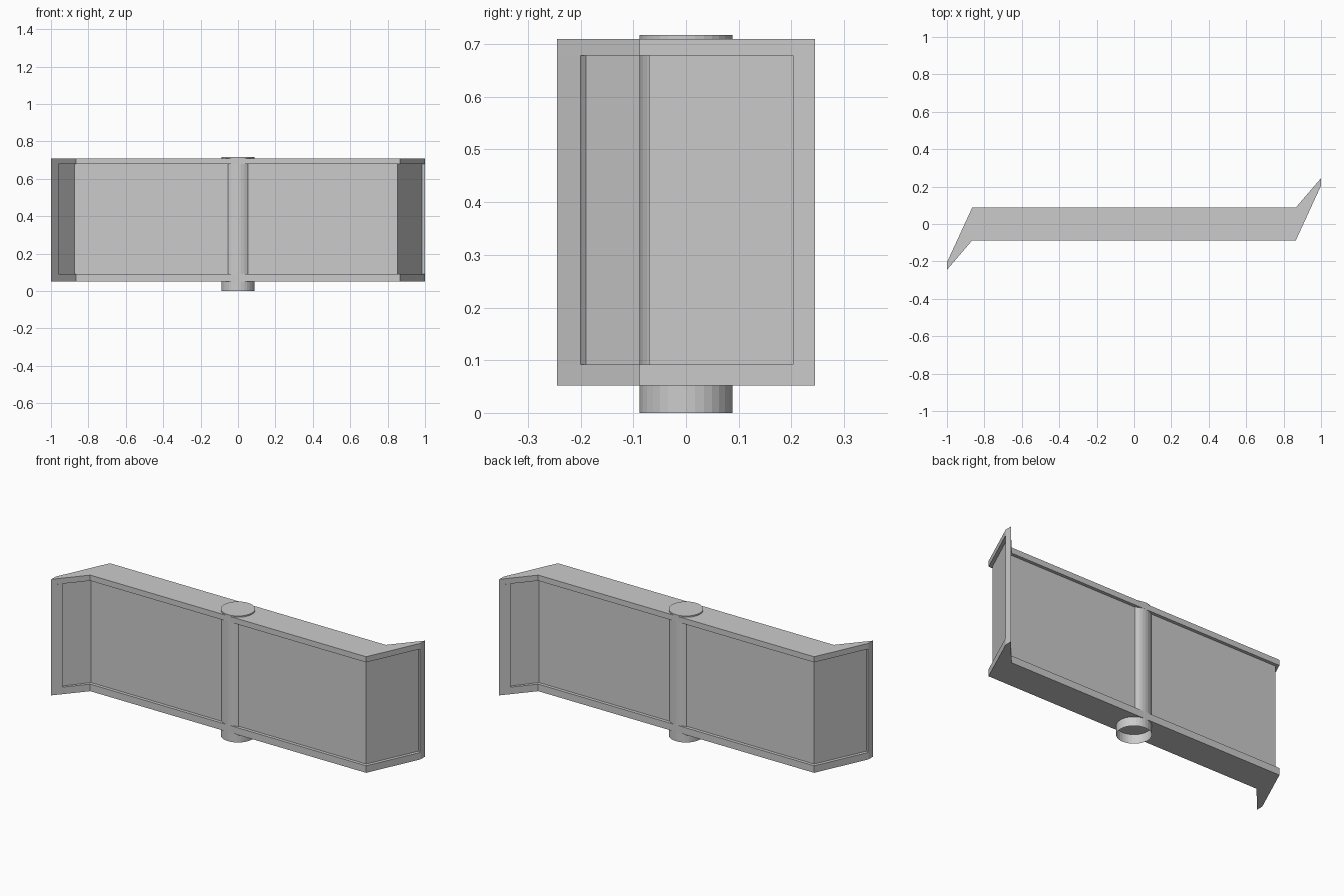
import bpy
import bmesh

if "Cube" in bpy.data.objects:
    bpy.data.objects.remove(bpy.data.objects["Cube"])


def turned(half):
    """Complete a half outline by a 180 degree turn about z."""
    return half + [(-x, -y) for x, y in half]


def prism(name, outline, z0, z1, caps=True):
    bm = bmesh.new()
    low = [bm.verts.new((x, y, z0)) for x, y in outline]
    high = [bm.verts.new((x, y, z1)) for x, y in outline]
    n = len(outline)
    for i in range(n):
        j = (i + 1) % n
        bm.faces.new((low[i], low[j], high[j], high[i]))
    if caps:
        bm.faces.new(low[::-1])
        bm.faces.new(high)
    mesh = bpy.data.meshes.new(name)
    bm.to_mesh(mesh)
    bm.free()
    obj = bpy.data.objects.new(name, mesh)
    bpy.context.collection.objects.link(obj)
    return obj


# Top and bottom rims with swept wing tips
rim = turned([(-1, -0.245), (-0.865, -0.088), (0.865, -0.088), (1, 0.205)])
prism("bottom_rim", rim, 0.052, 0.092)
prism("top_rim", rim, 0.678, 0.71)

# Recessed panels between the rims, including the end posts
panel = turned([(-1, -0.245), (-0.961, -0.2), (-0.970, -0.190), (-0.873, -0.07),
                (0.853, -0.07), (0.983, 0.2105), (0.999, 0.203), (1, 0.205)])
prism("recessed_panels", panel, 0.092, 0.678, caps=False)

# Central spindle: closed on top, open underneath
bm = bmesh.new()
bmesh.ops.create_cone(bm, cap_ends=True, segments=32, radius1=0.0885,
                      radius2=0.0885, depth=0.717)
bmesh.ops.translate(bm, verts=bm.verts, vec=(0, 0, 0.3585))
bm.faces.ensure_lookup_table()
bottom = [f for f in bm.faces if f.normal.z < -0.9]
bmesh.ops.delete(bm, geom=bottom, context='FACES_ONLY')
mesh = bpy.data.meshes.new("spindle")
bm.to_mesh(mesh)
bm.free()
bpy.context.collection.objects.link(bpy.data.objects.new("spindle", mesh))
